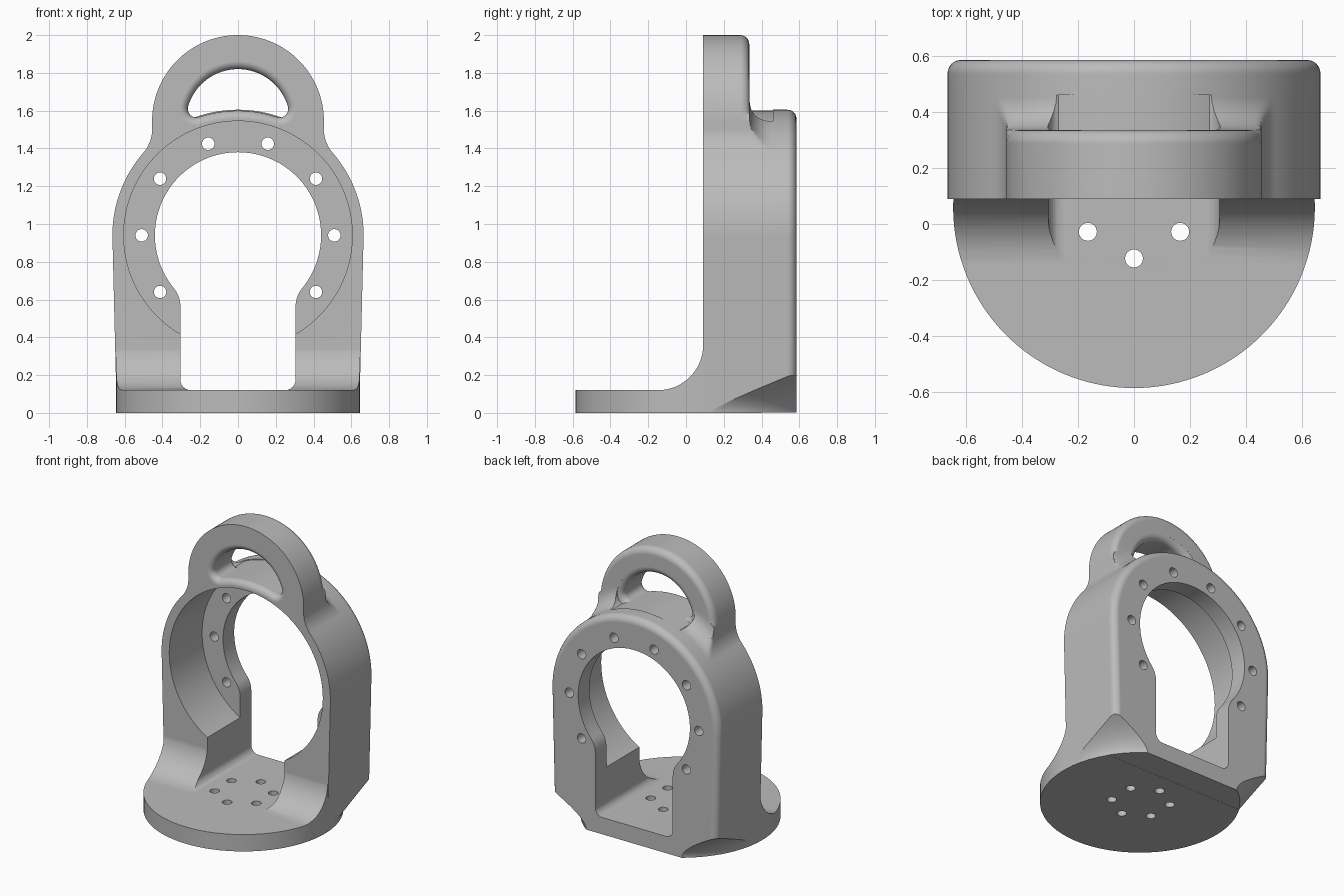
import bpy, bmesh
from math import sin, cos, pi, sqrt, radians, atan2, hypot

cube = bpy.data.objects.get("Cube")
if cube:
    bpy.data.objects.remove(cube)

grey = bpy.data.materials.new("plain_grey")
grey.use_nodes = True
grey.diffuse_color = (0.5, 0.5, 0.5, 1)
grey.node_tree.nodes["Principled BSDF"].inputs["Base Color"].default_value = (0.5, 0.5, 0.5, 1)

FRONT, BACK = 0.09, 0.585      # housing depth
CZ = 0.94                      # bore centre height
ARCH, HANDLE, HZ = 0.665, 0.455, 1.545
DISC, DISC_Y = 0.645, 0.06
EDGE = 0.048                   # rounded back edges


def loft(name, loops):
    """Closed solid through loops with equal point counts."""
    bm = bmesh.new()
    rings = [[bm.verts.new(p) for p in loop] for loop in loops]
    for a, b in zip(rings, rings[1:]):
        for i in range(len(a)):
            j = (i + 1) % len(a)
            bm.faces.new((a[i], a[j], b[j], b[i]))
    bm.faces.new(rings[0])
    bm.faces.new(rings[-1])
    bmesh.ops.recalc_face_normals(bm, faces=bm.faces)
    mesh = bpy.data.meshes.new(name)
    bm.to_mesh(mesh)
    bm.free()
    mesh.materials.append(grey)
    ob = bpy.data.objects.new(name, mesh)
    bpy.context.collection.objects.link(ob)
    return ob


def arc(cx, cz, r, a0, a1, n):
    return [(cx + r * cos(a0 + (a1 - a0) * i / n), cz + r * sin(a0 + (a1 - a0) * i / n))
            for i in range(n + 1)]


def at_y(points, y):
    return [(x, y, z) for x, z in points]


def prism(name, points, y0, y1):
    return loft(name, [at_y(points, y0), at_y(points, y1)])


def ring(cx, cy, r, z, n=128):
    return [(cx + r * cos(2 * pi * i / n), cy + r * sin(2 * pi * i / n), z) for i in range(n)]


def combine(target, tool, operation):
    mod = target.modifiers.new("combine", "BOOLEAN")
    mod.operation, mod.solver, mod.object = operation, "EXACT", tool
    bpy.context.view_layer.objects.active = target
    bpy.ops.object.modifier_apply(modifier=mod.name)
    bpy.data.objects.remove(tool)


def handle_radius(phi):
    """Distance from the bore centre to the handle outline, phi from vertical."""
    phi, f, gap = abs(phi), 0.2, HZ - CZ
    d1, d2 = ARCH + f, HANDLE + f
    a = (d1 * d1 + gap * gap - d2 * d2) / (2 * gap)
    b = sqrt(d1 * d1 - a * a)
    hx, hz = b * HANDLE / d2, gap + (a - gap) * HANDLE / d2
    if phi <= atan2(hx, hz):
        return gap * cos(phi) + sqrt(HANDLE ** 2 - (gap * sin(phi)) ** 2)
    if phi < atan2(b, a):
        dot, cross = b * sin(phi) + a * cos(phi), b * cos(phi) - a * sin(phi)
        return dot - sqrt(max(0, f * f - cross * cross))
    return ARCH


def outline(y, radius, shrink=0):
    """Housing section: polar upper half, tapered straight legs."""
    pts = []
    for i in range(181):
        phi = radians(90 - i)
        r = radius(phi) - shrink
        pts.append((r * sin(phi), y, CZ + r * cos(phi)))
    legs = [(ARCH - 0.023 * k / 6 - shrink, CZ - (CZ - 0.001) * k / 6) for k in range(1, 7)]
    return [(x, y, z) for x, z in reversed(legs)] + pts + [(-x, y, z) for x, z in legs]


# Housing: handle plate at the front, flowing into the thick arch behind it
STEP, FILLET = 0.335, 0.115


def flank(d):
    return lambda phi: min(handle_radius(phi), ARCH + d)


sections = [outline(FRONT, handle_radius)]
for k in range(7):
    t = k / 6 * pi / 2
    c = EDGE * (1 - cos(t))
    sections.append(outline(STEP - EDGE + EDGE * sin(t),
                            lambda p: max(flank(FILLET)(p), handle_radius(p) - c)))
for k in range(9):
    t = k / 8 * pi / 2
    sections.append(outline(STEP + 0.001 + FILLET * (1 - cos(t)), flank(FILLET * (1 - sin(t)))))
for k in range(7):
    t = k / 6 * pi / 2
    sections.append(outline(BACK - EDGE + EDGE * sin(t), flank(0), EDGE * (1 - cos(t))))
body = loft("bearing_bracket", sections)

# Lower back corners sweep in to the round base
flare = [(DISC, -0.01)]
flare += [(DISC + 0.185 * (k / 12) ** 1.8, 0.21 * k / 12) for k in range(1, 13)]
flare += [(1.3, 0.45), (1.3, 2.2)]
combine(body, loft("flare_cutter", [ring(0, DISC_Y, r, z) for r, z in flare]), "INTERSECT")

# Round foot with a curved rise to the housing front
rise = 0.24
side = [(-0.8, 0), (-0.8, 0.12)]
side += arc(FRONT + 0.001 - rise, 0.12 + rise, rise, -pi / 2, 0, 20)
side += [(0.4, 0.12 + rise), (0.4, 0)]
foot = loft("foot", [[(x, y, z) for y, z in side] for x in (-0.8, 0.8)])
combine(foot, loft("disc_cutter", [ring(0, DISC_Y, DISC, z) for z in (-0.1, 1)]), "INTERSECT")
combine(body, foot, "UNION")

# Keyhole opening: bore plus slot with eased corners
BORE, SLOT, ease, corner = 0.44, 0.305, 0.15, 0.055
drop = sqrt((BORE + ease) ** 2 - (SLOT + ease) ** 2)
ang = atan2(drop, SLOT + ease)
right = arc(SLOT - corner, 0.1205 + corner, corner, -pi / 2, 0, 6)
right += arc(SLOT + ease, CZ - drop, ease, pi, pi - ang, 8)
right += arc(0, CZ, BORE, -ang, pi / 2, 48)[1:]
keyhole = right + [(-x, z) for x, z in reversed(right[:-1])]
combine(body, prism("keyhole_cutter", keyhole, -0.4, 0.8), "DIFFERENCE")

# Bearing seat recessed from the front, leaving a flange at the back
seat = arc(0, CZ, 0.605, 0, 2 * pi, 128)[:-1]
combine(body, prism("seat_cutter", seat, -0.3, 0.46), "DIFFERENCE")


# Grip window with rounded rims
def window(y, grow, floor=0):
    rho, up, low = 0.045 + grow, 0.23, 0.705
    gap = HZ - CZ
    z = CZ + (low * low - up * up + gap * gap) / (2 * gap)
    x = sqrt(low * low - (z - CZ) ** 2)
    a_up, a_low = atan2(z - HZ, x), atan2(z - CZ, x)
    pts = arc(0, HZ, up + rho, a_up, pi - a_up, 40)
    pts += arc(-x, z, rho, pi - a_up, 2 * pi - a_low, 10)[1:]
    pts += arc(0, CZ, low - rho, pi - a_low, a_low, 24)[1:]
    pts += arc(x, z, rho, a_low - pi, a_up, 10)[1:-1]
    out = []
    for px, pz in pts:
        d = hypot(px, pz - CZ)
        s = max(1, floor / d)
        out.append((px * s, y, CZ + (pz - CZ) * s))
    return out


rim = 0.042
loops = [window(0, rim)]
for k in range(7):
    t = k / 6 * pi / 2
    loops.append(window(FRONT + rim * (1 - cos(t)), rim * (1 - sin(t))))
for k in range(7):
    t = k / 6 * pi / 2
    loops.append(window(STEP - rim + rim * sin(t), rim * (1 - cos(t)), 0.66))
loops.append(window(0.46, rim, 0.66))
combine(body, loft("window_cutter", loops), "DIFFERENCE")

# Flange bolt holes and base bolt holes
for deg in range(-36, 217, 36):
    a = radians(deg)
    hole = arc(0.51 * cos(a), CZ + 0.51 * sin(a), 0.033, 0, 2 * pi, 24)[:-1]
    combine(body, prism("bolt_cutter", hole, 0.4, 0.7), "DIFFERENCE")
for k in range(6):
    a = radians(30 + 60 * k)
    hx, hy = 0.19 * cos(a), 0.067 + 0.19 * sin(a)
    combine(body, loft("base_hole_cutter", [ring(hx, hy, 0.032, z, 24) for z in (-0.1, 0.2)]),
            "DIFFERENCE")

# Smooth curved surfaces, keep machined edges crisp
bpy.ops.object.select_all(action="DESELECT")
body.select_set(True)
bpy.context.view_layer.objects.active = body
bpy.ops.object.shade_smooth_by_angle(angle=radians(30))
body.modifiers.new("even_shading", "WEIGHTED_NORMAL").keep_sharp = True
